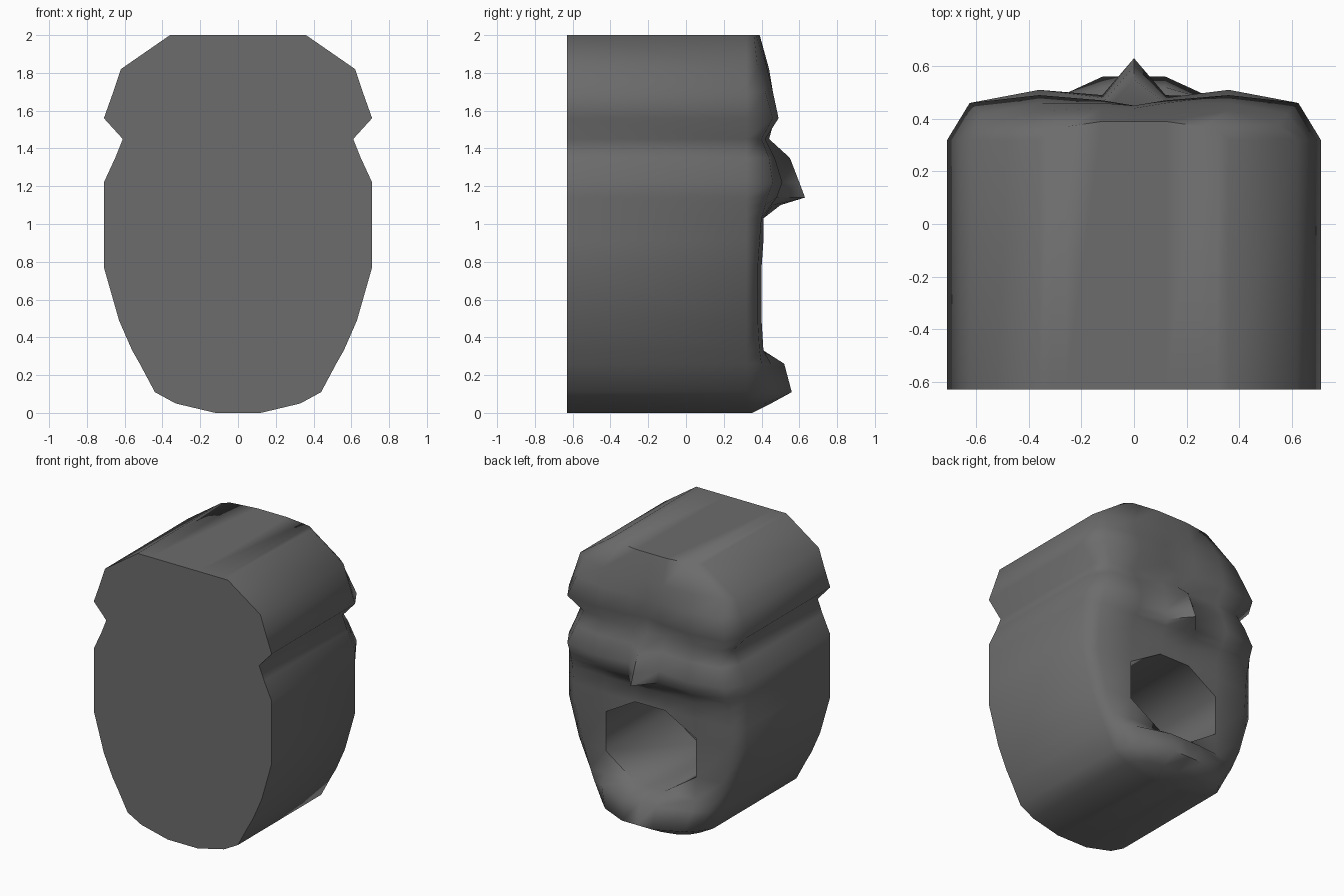
import bpy
import bmesh
import math

cube = bpy.data.objects.get("Cube")
if cube:
    bpy.data.objects.remove(cube, do_unlink=True)

BACK, RIM, MOUTH_FLOOR = -0.63, 0.32, -0.32

# Face rows, top to bottom: height, half width, depth at centre, inner, middle and outer columns
ROWS = [
    (2, .36, .39, .39, .37, .36),        # crown
    (1.82, .62, .44, .44, .43, .38),     # forehead
    (1.7, .66, .45, .46, .46, .42),
    (1.56, .71, .45, .47, .49, .46),     # brow
    (1.45, .61, .44, .42, .42, .4),      # eye crease
    (1.35, .65, .55, .46, .47, .44),     # eyes and nose
    (1.22, .71, .6, .48, .51, .46),
    (1.14, .71, .63, .49, .48, .43),     # nose tip
    (1.1, .71, .5, .46, .45, .42),
    (1.03, .71, .41, .41, .41, .4),      # upper lip
    (.91, .71, .41, .41, .41, .39),      # mouth
    (.77, .71, .41, .41, .4, .38),
    (.49, .63, .41, .41, .4, .38),
    (.33, .56, .41, .41, .41, .39),
    (.26, .52, .52, .52, .45, .4),       # chin
    (.11, .44, .56, .56, .47, .4),
    (.05, .33, .45, .45, .42, .38),
    (0, .12, .35, .35, .34, .33),
]
MOUTH_TOP = 10


def make_material(name, value):
    mat = bpy.data.materials.new(name)
    mat.use_nodes = True
    colour = (value, value, value, 1)
    mat.diffuse_color = colour
    mat.node_tree.nodes["Principled BSDF"].inputs["Base Color"].default_value = colour
    return mat


def face_row(bm, row):
    """One mirrored row of face vertices, running from -x to +x."""
    z, w, *depths = row
    xs = [0, min(.12, w / 2), min(.36, w * .72), w * .88, w]
    half = list(zip(xs, depths + [min(RIM, depths[-1])]))
    points = [(-x, y) for x, y in half[:0:-1]] + half
    return [bm.verts.new((x, y, z)) for x, y in points]


def extrude_loop(bm, edges, y):
    """Pull a boundary loop back to a flat depth and close it."""
    result = bmesh.ops.extrude_edge_only(bm, edges=edges)["geom"]
    for item in result:
        if isinstance(item, bmesh.types.BMVert):
            item.co.y = y
    ends = [e for e in result if isinstance(e, bmesh.types.BMEdge) and len(e.link_faces) == 1]
    bmesh.ops.contextual_create(bm, geom=ends)


bm = bmesh.new()
grid = [face_row(bm, row) for row in ROWS]

# Face surface, leaving an eight-sided mouth open
for r in range(len(grid) - 1):
    for c in range(8):
        quad = [grid[r][c], grid[r][c + 1], grid[r + 1][c + 1], grid[r + 1][c]]
        mouth_row = r - MOUTH_TOP
        if 0 <= mouth_row <= 2 and 2 <= c <= 5:
            if mouth_row == 1 or c in (3, 4):
                continue
            # Corner cells keep only the half outside the mouth
            inner = (3 if mouth_row == 0 else 0) if c == 5 else (2 if mouth_row == 0 else 1)
            if c == 5:
                inner = 3 if mouth_row == 0 else 0
            quad.pop(inner)
        bm.faces.new(quad)

# Mouth pocket and long straight body behind the face
border = [e for e in bm.edges if len(e.link_faces) == 1]
mouth = [e for e in border if all(abs(v.co.x) < .4 and .3 < v.co.z < 1 for v in e.verts)]
rim = [e for e in border if e not in mouth]
extrude_loop(bm, mouth, MOUTH_FLOOR)
extrude_loop(bm, rim, BACK)
bmesh.ops.recalc_face_normals(bm, faces=bm.faces)

mesh = bpy.data.meshes.new("head")
bm.to_mesh(mesh)
bm.free()
mesh.materials.append(make_material("dark grey", .15))
head = bpy.data.objects.new("head", mesh)
bpy.context.collection.objects.link(head)

bpy.ops.object.select_all(action='DESELECT')
head.select_set(True)
bpy.context.view_layer.objects.active = head
bpy.ops.object.shade_smooth_by_angle(angle=math.radians(68))
